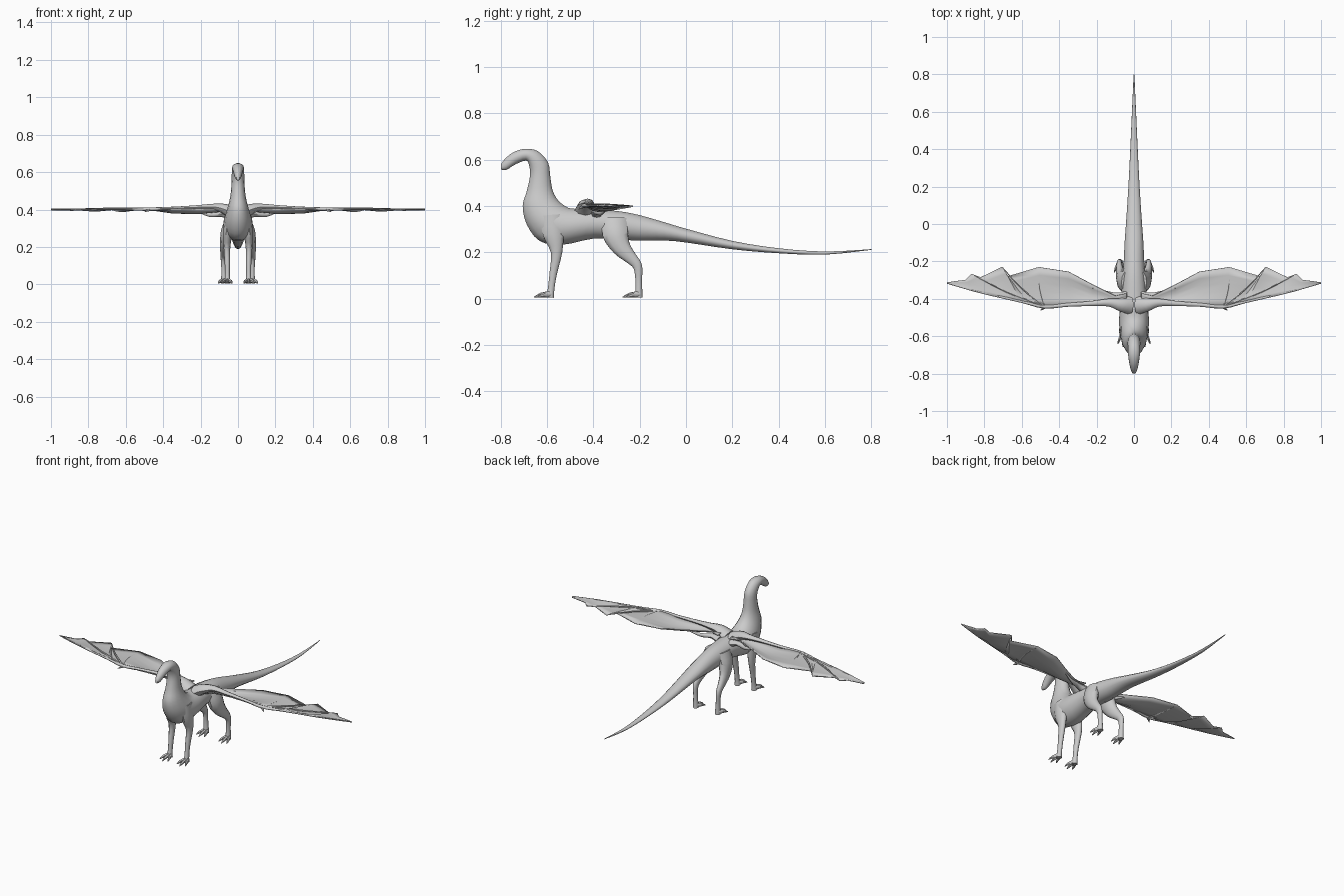
import bpy, bmesh, math
from mathutils import Vector


def catmull(pts, steps):
    """Smooth a list of equal-length tuples."""
    out = []
    n = len(pts)
    for i in range(n - 1):
        p0, p1, p2, p3 = pts[max(i - 1, 0)], pts[i], pts[i + 1], pts[min(i + 2, n - 1)]
        for s in range(steps):
            t = s / steps
            out.append(tuple(
                0.5 * (2 * b + (c - a) * t + (2 * a - 5 * b + 4 * c - d) * t * t
                       + (3 * b - a - 3 * c + d) * t ** 3)
                for a, b, c, d in zip(p0, p1, p2, p3)))
    return out + [tuple(pts[-1])]


def finish(name, bm, mirror=False, thickness=0, angle=50):
    bmesh.ops.recalc_face_normals(bm, faces=bm.faces)
    me = bpy.data.meshes.new(name)
    bm.to_mesh(me)
    bm.free()
    ob = bpy.data.objects.new(name, me)
    bpy.context.collection.objects.link(ob)
    bpy.ops.object.select_all(action='DESELECT')
    ob.select_set(True)
    bpy.context.view_layer.objects.active = ob
    bpy.ops.object.shade_smooth_by_angle(angle=math.radians(angle))
    if thickness:
        m = ob.modifiers.new("thickness", 'SOLIDIFY')
        m.thickness = thickness
        m.offset = 0
    if mirror:
        ob.modifiers.new("mirror", 'MIRROR')
    return ob


def loft(bm, rings):
    """Closed tube through a list of rings."""
    vs = [[bm.verts.new(p) for p in r] for r in rings]
    n = len(vs[0])
    for a, b in zip(vs, vs[1:]):
        for i in range(n):
            bm.faces.new((a[i], a[(i + 1) % n], b[(i + 1) % n], b[i]))
    bm.faces.new(vs[0])
    bm.faces.new(vs[-1])


def ellipse(c, u, v, sides):
    return [c + u * math.cos(2 * math.pi * i / sides) + v * math.sin(2 * math.pi * i / sides)
            for i in range(sides)]


def tube(bm, pts, ref, sides=8, steps=3):
    """Tube through (x, y, z, radius along ref, other radius)."""
    pts = catmull(pts, steps)
    rings = []
    for i, p in enumerate(pts):
        d = (Vector(pts[min(i + 1, len(pts) - 1)][:3]) - Vector(pts[max(i - 1, 0)][:3])).normalized()
        u = (ref - d * ref.dot(d)).normalized()
        rings.append(ellipse(Vector(p[:3]), u * p[3], d.cross(u) * p[4], sides))
    loft(bm, rings)


X, Z = Vector((1, 0, 0)), Vector((0, 0, 1))

# Head, neck, torso and tail: top y, z / bottom y, z / half width
sections = [
    (-.798, .582, -.798, .557, .009), (-.780, .606, -.775, .556, .018),
    (-.745, .633, -.735, .580, .026), (-.695, .648, -.690, .596, .032),
    (-.640, .638, -.678, .575, .033), (-.595, .590, -.674, .545, .034),
    (-.585, .530, -.678, .510, .036), (-.575, .470, -.690, .460, .042),
    (-.550, .425, -.707, .400, .055), (-.505, .393, -.690, .320, .071),
    (-.455, .390, -.635, .248, .079), (-.420, .390, -.540, .230, .078),
    (-.370, .386, -.400, .258, .068), (-.280, .378, -.290, .254, .062),
    (-.200, .362, -.200, .249, .055), (-.100, .333, -.090, .250, .050),
    (.000, .303, .000, .242, .043), (.200, .250, .200, .213, .030),
    (.400, .218, .400, .196, .020), (.600, .204, .600, .190, .011),
    (.800, .214, .800, .211, .002)]
rings = []
for ty, tz, by, bz, w in catmull(sections, 3):
    top, bot = Vector((0, ty, tz)), Vector((0, by, bz))
    rings.append(ellipse((top + bot) / 2, X * w, (top - bot) / 2, 14))
bm = bmesh.new()
loft(bm, rings)
finish("body", bm)


# Legs with three forward toes and a rear claw
def leg(name, path):
    bm = bmesh.new()
    tube(bm, path, X, 10)
    x, y = path[-1][:2]
    for dx, ln in ((-.026, .055), (.002, .070), (.030, .055)):
        tube(bm, [(x + dx * .2, y + .005, .020, .014, .009),
                  (x + dx * .7, y - ln * .55, .016, .010, .008),
                  (x + dx, y - ln, .006, .002, .002)], Z, 6, 2)
    finish(name, bm, mirror=True)


leg("front_legs", [
    (.048, -.580, .360, .026, .055), (.055, -.572, .280, .026, .048),
    (.059, -.559, .200, .018, .026), (.057, -.573, .110, .014, .017),
    (.057, -.582, .045, .013, .015), (.057, -.587, .006, .017, .018)])
leg("hind_legs", [
    (.042, -.310, .345, .026, .055), (.058, -.305, .280, .034, .058),
    (.071, -.278, .220, .025, .042), (.077, -.238, .176, .018, .028),
    (.079, -.209, .140, .014, .021), (.077, -.204, .080, .012, .015),
    (.075, -.204, .006, .016, .017)])

# Wing membrane: leading x, y / trailing x, y / sag
strips = [
    (.04, -.450, .04, -.370, .00), (.10, -.435, .10, -.385, .012),
    (.22, -.435, .22, -.325, .024), (.35, -.440, .35, -.255, .020),
    (.48, -.450, .51, -.230, -.006), (.56, -.430, .675, -.280, .012),
    (.60, -.420, .705, -.228, -.004), (.71, -.395, .82, -.285, .010),
    (.76, -.385, .868, -.266, -.003), (.86, -.360, .90, -.298, .005),
    (1.0, -.318, 1.0, -.312, 0)]
bm = bmesh.new()
grid = []
for lx, ly, tx, ty, sag in strips:
    row = []
    for j in range(6):
        t = j / 5
        row.append(bm.verts.new((lx + (tx - lx) * t, ly + (ty - ly) * t,
                                 .403 - sag * math.sin(math.pi * t) - .004 * t)))
    grid.append(row)
for a, b in zip(grid, grid[1:]):
    for j in range(5):
        bm.faces.new((a[j], a[j + 1], b[j + 1], b[j]))
finish("wing_membranes", bm, mirror=True, thickness=.006, angle=30)

# Wing arm, leading edge and wrist claw
bm = bmesh.new()
tube(bm, [(.02, -.435, .375, .035, .050), (.07, -.432, .402, .028, .036),
          (.13, -.420, .414, .017, .022), (.22, -.425, .412, .011, .014),
          (.35, -.432, .407, .008, .010), (.48, -.442, .402, .009, .010),
          (.60, -.415, .402, .006, .007), (.83, -.363, .401, .004, .005),
          (.995, -.317, .400, .002, .002)], Z)
tube(bm, [(.47, -.440, .400, .008, .010), (.488, -.452, .394, .006, .007),
          (.500, -.463, .386, .001, .001)], Z, 6, 2)
finish("wing_arms", bm, mirror=True)

# Wing fingers fanning from the wrist
bm = bmesh.new()
for fx, fy in ((.51, -.232), (.703, -.232), (.866, -.268)):
    tube(bm, [(.48, -.440, .403, .006, .006),
              ((.48 + fx) / 2 + .01, (-.44 + fy) / 2 - .008, .406, .005, .005),
              (fx, fy, .399, .002, .002)], Z, 6)
finish("wing_fingers", bm, mirror=True)

# Loose skin folds behind the wing root
bm = bmesh.new()
tube(bm, [(.04, -.385, .365, .022, .026), (.09, -.385, .375, .014, .018),
          (.15, -.365, .372, .012, .008), (.22, -.340, .392, .003, .004)], Z)
finish("wing_root_folds", bm, mirror=True)
